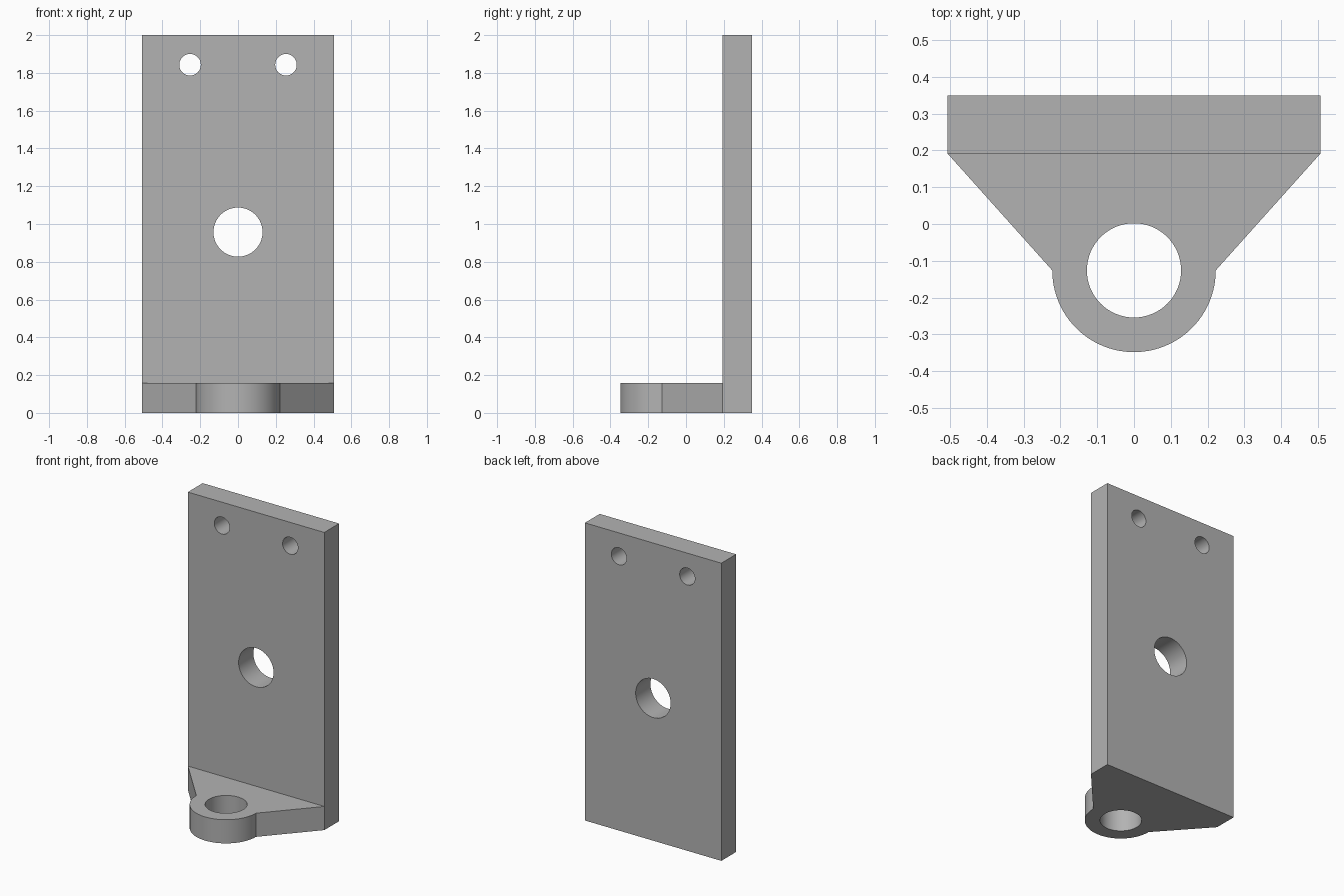
import bpy, bmesh, math
from mathutils import Matrix, Vector

cube = bpy.data.objects.get("Cube")
if cube:
    bpy.data.objects.remove(cube, do_unlink=True)

HALF_W, FRONT, BACK, HEIGHT = 0.507, 0.192, 0.349, 2.0
BASE_H, EYE_Y, EYE_R, BORE_R = 0.159, -0.126, 0.222, 0.128

grey = bpy.data.materials.new("plain grey")
grey.use_nodes = True
grey.diffuse_color = (0.45, 0.45, 0.45, 1)
grey.node_tree.nodes["Principled BSDF"].inputs["Base Color"].default_value = grey.diffuse_color


def finish(name, bm):
    bmesh.ops.recalc_face_normals(bm, faces=bm.faces)
    mesh = bpy.data.meshes.new(name)
    bm.to_mesh(mesh)
    bm.free()
    obj = bpy.data.objects.new(name, mesh)
    bpy.context.collection.objects.link(obj)
    mesh.materials.append(grey)
    return obj


def prism(name, outline, height):
    """Extrude a flat outline upward from the ground."""
    bm = bmesh.new()
    face = bm.faces.new([bm.verts.new((x, y, 0)) for x, y in outline])
    top = bmesh.ops.extrude_face_region(bm, geom=[face])["geom"]
    bmesh.ops.translate(bm, vec=(0, 0, height),
                        verts=[v for v in top if isinstance(v, bmesh.types.BMVert)])
    return finish(name, bm)


def drill(name, centre, radius, axis):
    """Round cutter along the y or z axis."""
    bm = bmesh.new()
    turn = Matrix.Rotation(math.pi / 2, 4, "X") if axis == "Y" else Matrix()
    bmesh.ops.create_cone(bm, cap_ends=True, segments=64, radius1=radius, radius2=radius,
                          depth=0.5, matrix=Matrix.Translation(Vector(centre)) @ turn)
    obj = finish(name, bm)
    obj.hide_render = True
    return obj


def combine(target, other, operation):
    """Apply a boolean and discard the second object."""
    bpy.context.view_layer.objects.active = target
    mod = target.modifiers.new(operation.lower(), "BOOLEAN")
    mod.operation, mod.object, mod.solver = operation, other, "EXACT"
    bpy.ops.object.modifier_apply(modifier=mod.name)
    bpy.data.objects.remove(other, do_unlink=True)


# Upright mounting plate
bracket = prism("bracket", [(-HALF_W, FRONT), (HALF_W, FRONT),
                            (HALF_W, BACK), (-HALF_W, BACK)], HEIGHT)

# Tapered foot ending in a rounded eye
arc = [(EYE_R * math.cos(a), EYE_Y - EYE_R * math.sin(a))
       for a in (math.pi * i / 48 for i in range(49))]
foot = prism("foot", [(HALF_W, FRONT)] + arc + [(-HALF_W, FRONT)], BASE_H)
combine(bracket, foot, "UNION")

# Foot bore, central plate hole and the two upper screw holes
combine(bracket, drill("foot_bore", (0, EYE_Y, BASE_H / 2), BORE_R, "Z"), "DIFFERENCE")
combine(bracket, drill("plate_hole", (0, BACK, 0.957), 0.13, "Y"), "DIFFERENCE")
for side in (-1, 1):
    combine(bracket, drill("screw_hole", (side * 0.254, BACK, 1.843), 0.057, "Y"), "DIFFERENCE")

# Smooth the round walls, keep the edges crisp
bpy.ops.object.select_all(action="DESELECT")
bracket.select_set(True)
bpy.context.view_layer.objects.active = bracket
bpy.ops.object.shade_smooth_by_angle(angle=math.radians(30))
